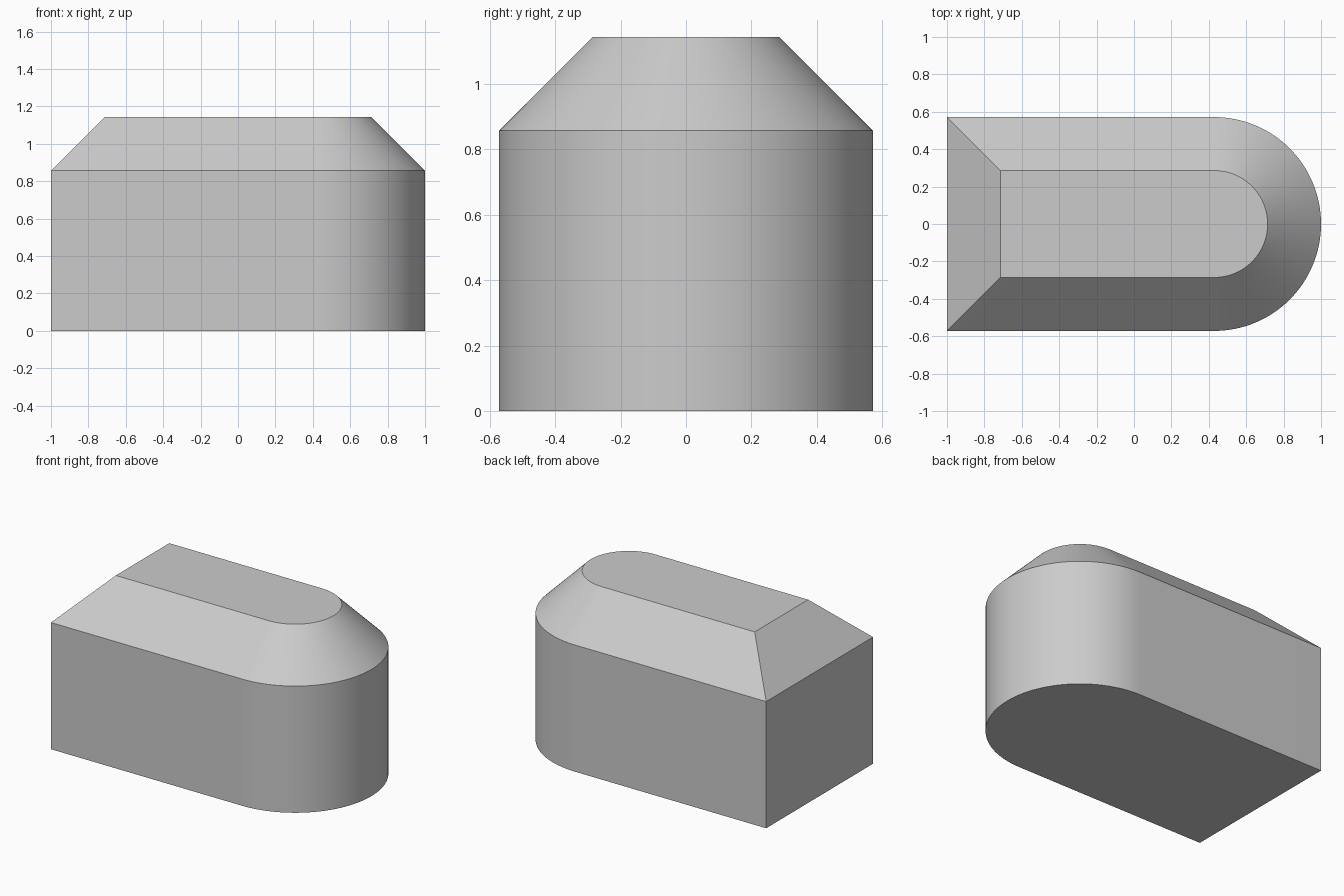
import bpy, bmesh
from math import pi, sin, cos, radians

if "Cube" in bpy.data.objects:
    bpy.data.objects.remove(bpy.data.objects["Cube"])

U = 1 / 7            # design unit: body is 14 long, 8 wide, 8 high
ARC_X = 3 * U        # centre of the rounded end
SEGMENTS = 64


def outline(bm, inset, z):
    """D-shaped ring: square back end, semicircular front end."""
    r = 4 * U - inset
    back = -1 + inset
    pts = [(back, -r)]
    for i in range(SEGMENTS + 1):
        a = -pi / 2 + pi * i / SEGMENTS
        pts.append((ARC_X + r * cos(a), r * sin(a)))
    pts.append((back, r))
    return [bm.verts.new((x, y, z)) for x, y in pts]


# Stacked outlines: base, top of wall, top of 45 degree chamfer
bm = bmesh.new()
rings = [outline(bm, i, z) for i, z in ((0, 0), (0, 6 * U), (2 * U, 8 * U))]
for low, high in zip(rings, rings[1:]):
    n = len(low)
    for i in range(n):
        j = (i + 1) % n
        bm.faces.new((low[i], low[j], high[j], high[i]))

# Flat bottom and top
bm.faces.new(rings[0][::-1])
bm.faces.new(rings[-1])
bmesh.ops.recalc_face_normals(bm, faces=bm.faces)

mesh = bpy.data.meshes.new("chamfered_block")
bm.to_mesh(mesh)
bm.free()
block = bpy.data.objects.new("chamfered_block", mesh)
bpy.context.collection.objects.link(block)

# Smooth the rounded end, keep the edges crisp
bpy.context.view_layer.objects.active = block
block.select_set(True)
bpy.ops.object.shade_smooth_by_angle(angle=radians(30))
